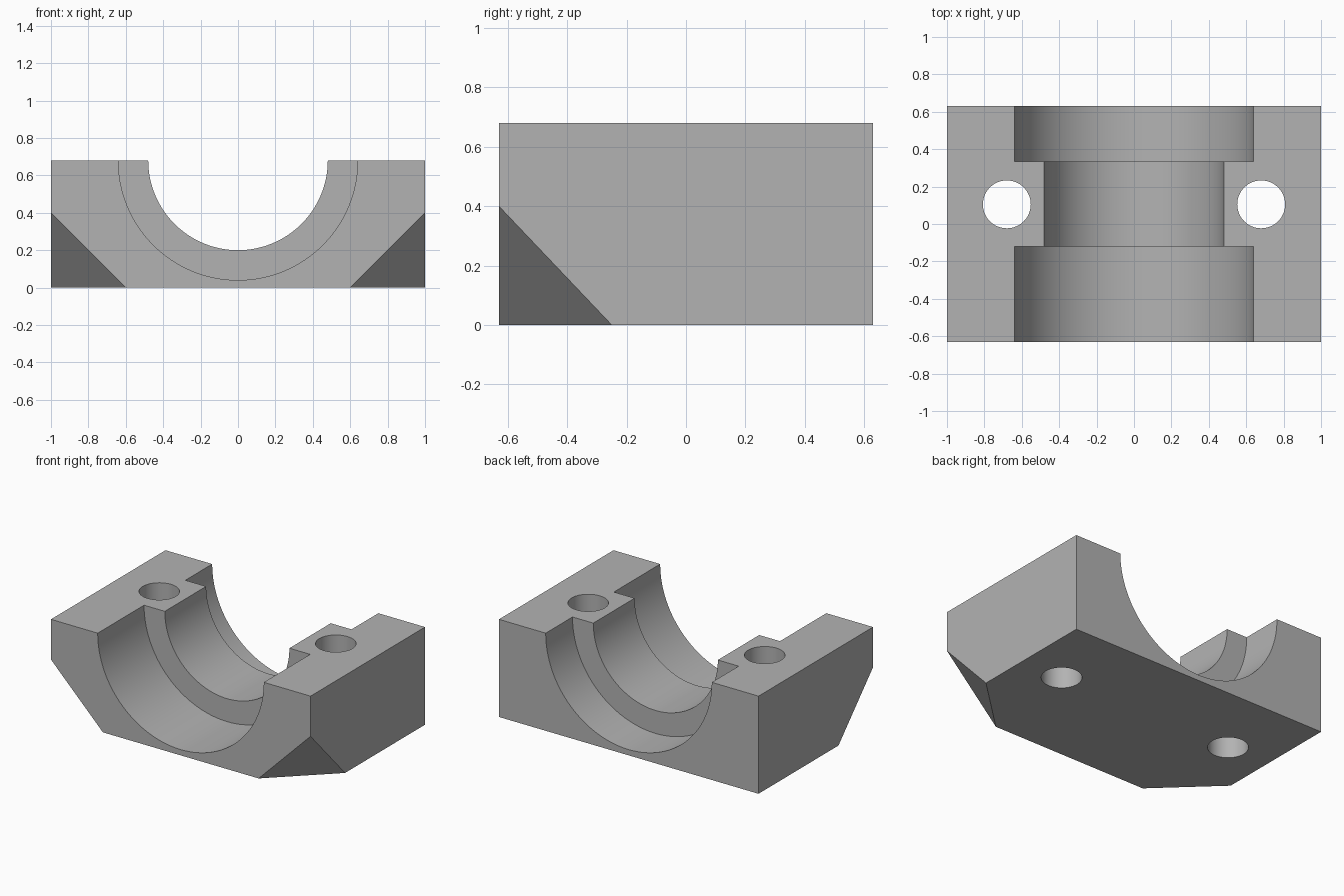
import bpy, bmesh, math
from mathutils import Matrix, Vector

if "Cube" in bpy.data.objects:
    bpy.data.objects.remove(bpy.data.objects["Cube"], do_unlink=True)

HALF_X, HALF_Y, HEIGHT = 1.0, 0.63, 0.68
CHAMFER_XZ, CHAMFER_Y = 0.4, 0.38

grey = bpy.data.materials.new("plain grey")
grey.use_nodes = True
colour = (0.45, 0.45, 0.45, 1)
grey.diffuse_color = colour
grey.node_tree.nodes["Principled BSDF"].inputs["Base Color"].default_value = colour


def make_object(name, bm):
    bmesh.ops.recalc_face_normals(bm, faces=bm.faces)
    mesh = bpy.data.meshes.new(name)
    bm.to_mesh(mesh)
    bm.free()
    mesh.materials.append(grey)
    obj = bpy.data.objects.new(name, mesh)
    bpy.context.scene.collection.objects.link(obj)
    return obj


def cylinder(name, radius, length, matrix, segments):
    bm = bmesh.new()
    bmesh.ops.create_cone(bm, cap_ends=True, segments=segments, radius1=radius,
                          radius2=radius, depth=length, matrix=matrix)
    return make_object(name, bm)


# Block with the two lower front corners sliced off
bm = bmesh.new()
bmesh.ops.create_cube(bm, size=1, matrix=Matrix.Translation((0, 0, HEIGHT / 2))
                      @ Matrix.Diagonal((2 * HALF_X, 2 * HALF_Y, HEIGHT, 1)))
for side in (-1, 1):
    point = Vector((side * HALF_X, -HALF_Y, CHAMFER_XZ))
    normal = Vector((side / CHAMFER_XZ, -1 / CHAMFER_Y, -1 / CHAMFER_XZ))
    cut = bmesh.ops.bisect_plane(bm, geom=bm.verts[:] + bm.edges[:] + bm.faces[:],
                                 plane_co=point, plane_no=normal, clear_outer=True)
    edges = [e for e in cut["geom_cut"] if isinstance(e, bmesh.types.BMEdge)]
    bmesh.ops.contextual_create(bm, geom=edges)
block = make_object("bearing_block", bm)

cutters = []
# Stepped half-round saddle: wide at both ends, narrow in the middle
for name, radius, y0, y1 in (("narrow_bore", 0.48, -0.8, 0.8),
                             ("front_bore", 0.64, -0.8, -0.12),
                             ("back_bore", 0.64, 0.335, 0.8)):
    matrix = (Matrix.Translation((0, (y0 + y1) / 2, HEIGHT))
              @ Matrix.Rotation(math.pi / 2, 4, "X"))
    cutters.append(cylinder(name, radius, y1 - y0, matrix, 128))

# Vertical bolt holes
for side, name in ((-1, "right_bolt_hole"), (1, "left_bolt_hole")):
    matrix = Matrix.Translation((side * 0.68, 0.105, HEIGHT / 2))
    cutters.append(cylinder(name, 0.128, 1.2, matrix, 64))

for cutter in cutters:
    mod = block.modifiers.new(cutter.name, "BOOLEAN")
    mod.operation = "DIFFERENCE"
    mod.solver = "EXACT"
    mod.object = cutter

# Apply the cuts, then drop the cutters
bpy.ops.object.select_all(action="DESELECT")
block.select_set(True)
bpy.context.view_layer.objects.active = block
for cutter in cutters:
    bpy.ops.object.modifier_apply(modifier=cutter.name)
    bpy.data.objects.remove(cutter, do_unlink=True)
bpy.ops.object.shade_smooth_by_angle(angle=math.radians(30))
